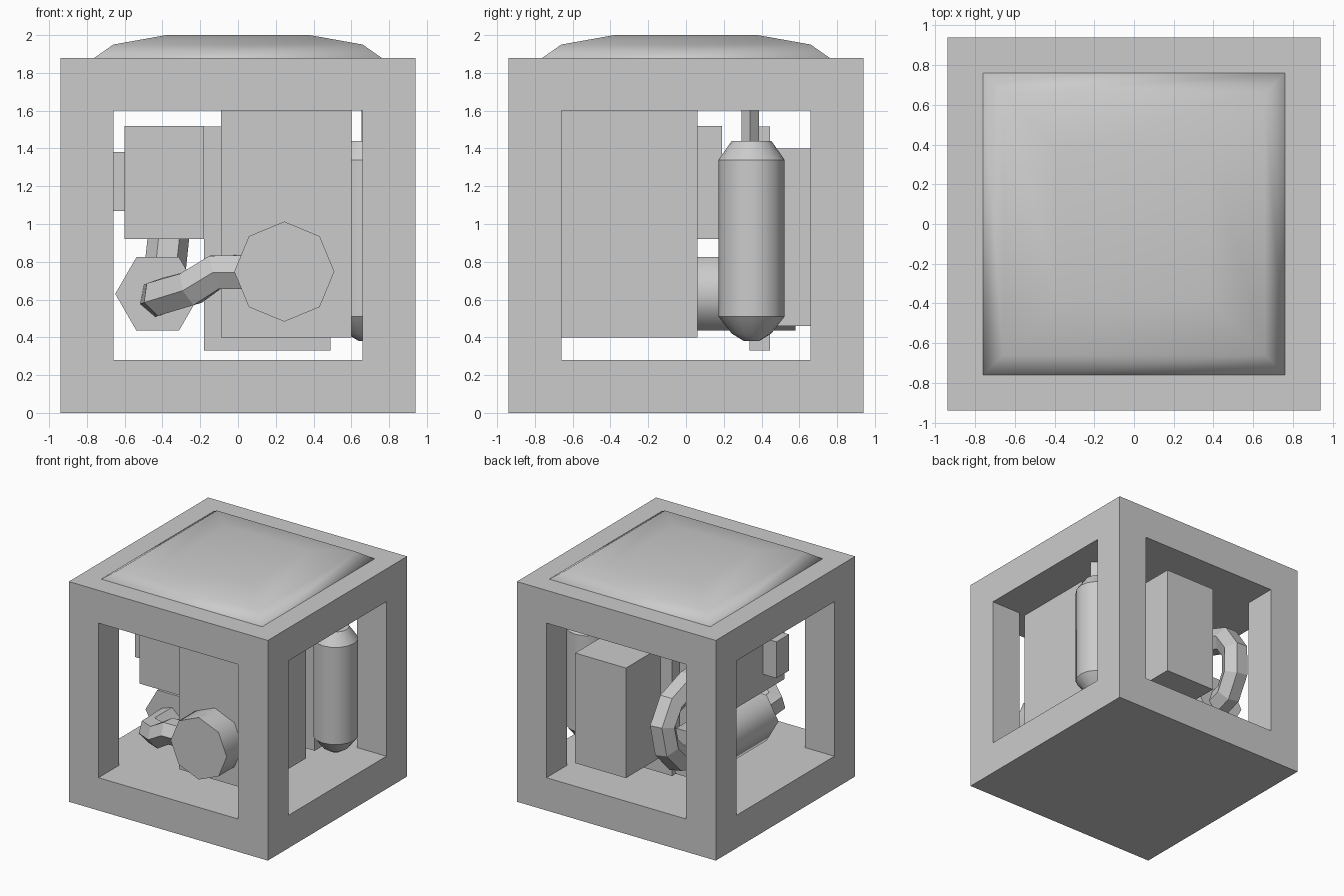
import bpy, bmesh, math
from mathutils import Matrix, Vector

if "Cube" in bpy.data.objects:
    bpy.data.objects.remove(bpy.data.objects["Cube"])


def finish(name, bm, smooth=None):
    bmesh.ops.recalc_face_normals(bm, faces=bm.faces)
    me = bpy.data.meshes.new(name)
    bm.to_mesh(me)
    bm.free()
    ob = bpy.data.objects.new(name, me)
    bpy.context.collection.objects.link(ob)
    if smooth:
        bpy.ops.object.select_all(action='DESELECT')
        bpy.context.view_layer.objects.active = ob
        ob.select_set(True)
        bpy.ops.object.shade_smooth_by_angle(angle=math.radians(smooth))
    return ob


def box(name, x, y, z):
    """Box from (min, max) pairs."""
    size = Vector((x[1] - x[0], y[1] - y[0], z[1] - z[0]))
    mid = Vector((sum(x), sum(y), sum(z))) / 2
    bm = bmesh.new()
    bmesh.ops.create_cube(bm, size=1, matrix=Matrix.Translation(mid) @ Matrix.Diagonal((*size, 1)))
    return finish(name, bm)


def stack(name, rings, sides, centre=(0, 0), turn=0, axis='Z', smooth=None):
    """Loft (radius, height) rings; axis Z: centre is x, y; axis Y: centre is x, z."""
    bm = bmesh.new()
    loops = []
    for r, h in rings:
        loop = []
        for i in range(sides):
            a = turn + 2 * math.pi * i / sides
            u, v = centre[0] + r * math.cos(a), centre[1] + r * math.sin(a)
            loop.append(bm.verts.new((u, v, h) if axis == 'Z' else (u, h, v)))
        loops.append(loop)
    for lo, hi in zip(loops, loops[1:]):
        for i in range(sides):
            j = (i + 1) % sides
            bm.faces.new((lo[i], lo[j], hi[j], hi[i]))
    bm.faces.new(loops[0])
    bm.faces.new(loops[-1])
    return finish(name, bm, smooth)


def pipe(name, points, radius, smooth=False):
    """Six-sided tube along a polyline."""
    cu = bpy.data.curves.new(name, 'CURVE')
    cu.dimensions = '3D'
    cu.bevel_depth = radius
    cu.bevel_resolution = 1
    cu.use_fill_caps = True
    sp = cu.splines.new('POLY')
    sp.points.add(len(points) - 1)
    for p, co in zip(sp.points, points):
        p.co = (*co, 1)
    sp.use_smooth = smooth
    ob = bpy.data.objects.new(name, cu)
    bpy.context.collection.objects.link(ob)
    bpy.ops.object.select_all(action='DESELECT')
    bpy.context.view_layer.objects.active = ob
    ob.select_set(True)
    bpy.ops.object.convert(target='MESH')
    return ob


# Cubic housing with window openings through both horizontal axes
W, O = 0.94, 0.66
housing = box('housing_frame', (-W, W), (-W, W), (0, 1.88))
cutters = [box('window_cutter', (-2, 2), (-O, O), (0.28, 1.6)),
           box('window_cutter', (-O, O), (-2, 2), (0.28, 1.6))]
bpy.context.view_layer.objects.active = housing
for c in cutters:
    c.hide_render = True
    m = housing.modifiers.new('window', 'BOOLEAN')
    m.operation, m.solver, m.object = 'DIFFERENCE', 'EXACT', c
    bpy.ops.object.modifier_apply(modifier=m.name)
for c in cutters:
    bpy.data.objects.remove(c)

# Domed square lid
k = math.sqrt(2)
stack('lid_dome', [(0.76 * k, 1.87), (0.76 * k, 1.88), (0.66 * k, 1.95), (0.38 * k, 2.0)],
      4, turn=math.pi / 4, smooth=60)

# Machinery blocks
box('main_block', (-0.09, 0.60), (-0.665, 0.06), (0.40, 1.60))
box('side_block', (-0.60, -0.18), (-0.47, 0.19), (0.92, 1.52))
box('side_knob', (-0.725, -0.60), (-0.355, -0.185), (1.07, 1.38))
box('back_plate', (-0.18, 0.49), (0.06, 0.445), (0.92, 1.518)).name = 'plate_core'
bpy.data.objects.remove(bpy.data.objects['plate_core'])
box('back_plate', (-0.18, 0.49), (0.335, 0.445), (0.33, 1.517))
box('back_block', (-0.07, 0.41), (0.44, 0.91), (0.46, 1.40))

# Drums lying along y
stack('front_drum', [(0.265, -0.88), (0.265, -0.6)], 8, (0.245, 0.748), axis='Y', smooth=50)
stack('side_drum', [(0.225, -0.32), (0.225, 0.58)], 6, (-0.425, 0.63), axis='Y', smooth=62)

# Hanging tank and its rod
stack('tank', [(0.04, 0.38), (0.105, 0.42), (0.175, 0.51), (0.175, 1.34), (0.105, 1.44)],
      16, (0.68, 0.347), smooth=30)
stack('tank_rod', [(0.046, 1.42), (0.046, 1.62)], 4, (0.70, 0.34))

# Pipes joining the drums and the side block
pipe('front_pipe', [(0.1, -0.74, 0.745), (-0.12, -0.74, 0.745), (-0.25, -0.70, 0.66),
                    (-0.41, -0.58, 0.615), (-0.42, -0.28, 0.61)], 0.105)
pipe('back_pipe', [(-0.37, 0.15, 1.20), (-0.37, 0.5, 1.19), (-0.365, 0.73, 1.11), (-0.365, 0.835, 0.96),
                   (-0.385, 0.81, 0.77), (-0.41, 0.70, 0.64), (-0.42, 0.54, 0.60)], 0.11)
